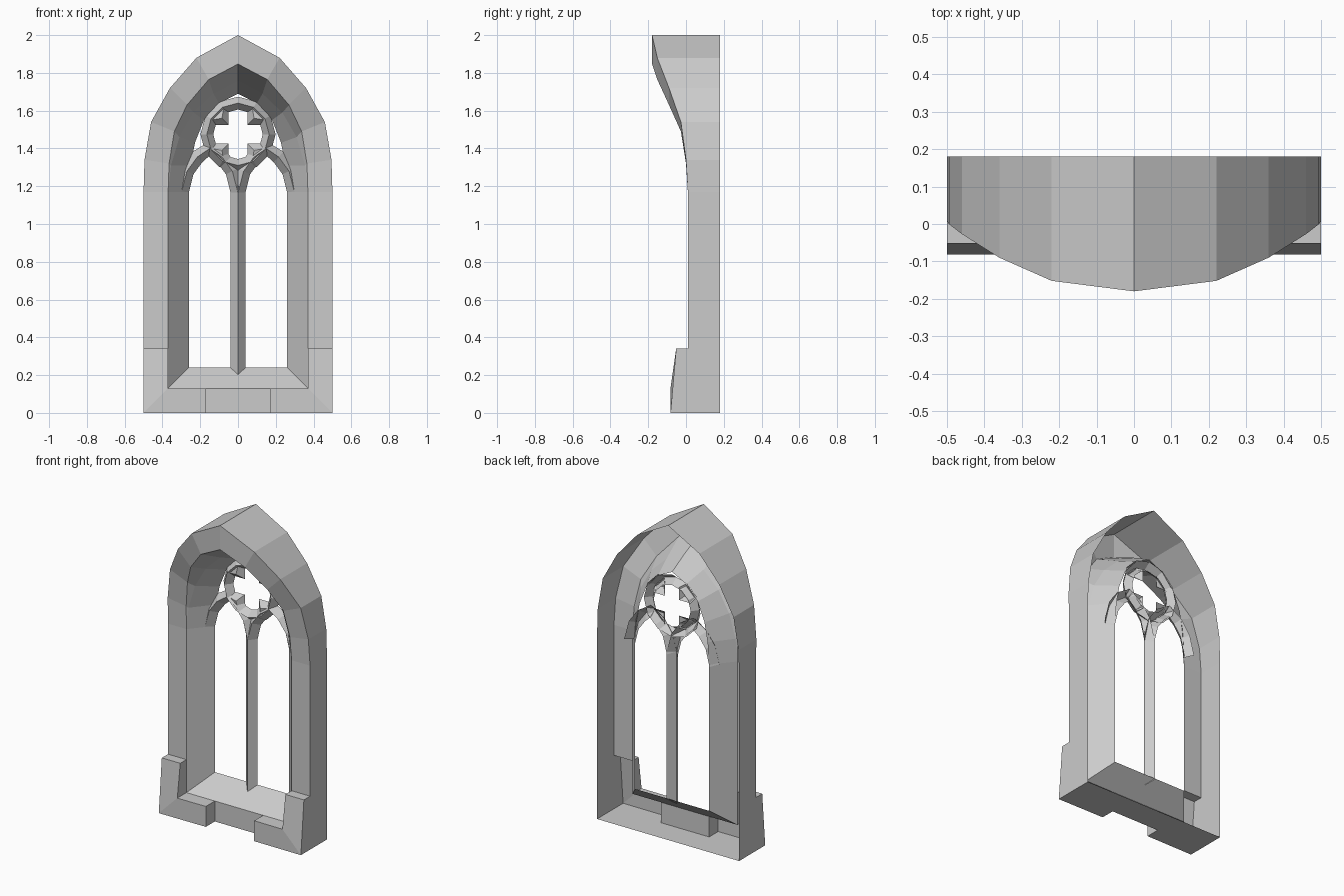
import bpy, bmesh, math
from mathutils import Vector

if "Cube" in bpy.data.objects:
    bpy.data.objects.remove(bpy.data.objects["Cube"])

BACK, RIDGE = 0.14, 0.095      # depth of tracery back and of its front ridge


def make_object(name, faces, mirror=True):
    """Each face is a list of points; shared points are welded."""
    bm = bmesh.new()
    cache = {}
    for f in faces:
        vs = []
        for p in f:
            key = tuple(round(c, 4) for c in p)
            if key not in cache:
                cache[key] = bm.verts.new(key)
            if cache[key] not in vs:
                vs.append(cache[key])
        if len(vs) > 2:
            bm.faces.new(vs)
    bmesh.ops.recalc_face_normals(bm, faces=bm.faces)
    me = bpy.data.meshes.new(name)
    bm.to_mesh(me)
    bm.free()
    ob = bpy.data.objects.new(name, me)
    bpy.context.collection.objects.link(ob)
    if mirror:
        m = ob.modifiers.new("Mirror", 'MIRROR')
        m.use_clip = True
    return ob


def bar(path, half, closed=False, floor=0.0):
    """Open-backed V-shaped moulding swept along a path of (x, z) points."""
    pts = [Vector(p) for p in path]
    n = len(pts)
    secs = []
    for i, p in enumerate(pts):
        a = pts[i - 1] if (i or closed) else p
        b = pts[(i + 1) % n] if (i < n - 1 or closed) else p
        d1, d2 = (p - a), (b - p)
        d = (d1.normalized() + d2.normalized()).normalized()
        nrm = Vector((-d.y, d.x)) * half
        l, r = p + nrm, p - nrm
        secs.append([(l.x, BACK, max(l.y, floor)), (p.x, RIDGE, p.y),
                     (r.x, BACK, max(r.y, floor))])
    faces = []
    for i in range(n if closed else n - 1):
        s, t = secs[i], secs[(i + 1) % n]
        for k in range(2):
            faces.append([s[k], s[k + 1], t[k + 1], t[k]])
    return faces


# Frame: half outline lofted from sections
# (outer x, z), (front lip x, z), (crease x, z), (inner x, z), front y
def straight(o, i, inn, y):
    return (o, i, i, inn, y)

sections = [
    straight((0, 0), (0, .13), (0, .24), .01),
    straight((.17, 0), (.17, .13), (.17, .24), .01),
    straight((.17, 0), (.17, .13), (.17, .24), -.08),      # corner block start
    straight((.5, 0), (.37, .13), (.26, .24), -.082),
    straight((.5, .34), (.37, .34), (.26, .34), -.052),    # corner block top
    straight((.5, .34), (.37, .34), (.26, .34), .01),
    straight((.5, 1.17), (.37, 1.17), (.26, 1.17), .01),
    ((.495, 1.34), (.365, 1.32), (.355, 1.31), (.25, 1.31), 0),
    ((.46, 1.54), (.337, 1.49), (.31, 1.46), (.228, 1.43), -.027),
    ((.36, 1.72), (.27, 1.63), (.235, 1.59), (.18, 1.55), -.09),
    ((.22, 1.88), (.155, 1.765), (.13, 1.69), (.10, 1.64), -.152),
    ((0, 2.0), (0, 1.847), (0, 1.76), (0, 1.69), -.18),
]
rings = []
for o, i, m, inn, y in sections:
    rings.append([(o[0], .18, o[1]), (o[0], y, o[1]), (i[0], y, i[1]),
                  (m[0], .01, m[1]), (inn[0], BACK, inn[1])])
frame_faces = []
for s, t in zip(rings, rings[1:]):
    for k in range(4):
        frame_faces.append([s[k], s[k + 1], t[k + 1], t[k]])
make_object("window_frame", frame_faces)

# Central mullion
make_object("mullion", bar([(0, .20), (0, 1.2)], .04, floor=.235), mirror=False)

# Twin pointed arches
arch = [(.30, 1.165), (.27, 1.28), (.215, 1.355), (.15, 1.40),
        (.085, 1.355), (.03, 1.28), (0, 1.165)]
make_object("lancet_arch", bar(arch, .038))

# Round window ring
CZ = 1.475
ring = [(.165 * math.sin(math.tau * k / 12), CZ + .165 * math.cos(math.tau * k / 12))
        for k in range(12)]
make_object("rose_ring", bar(ring, .034, closed=True), mirror=False)

# Four cusps forming the cross-shaped opening
cusp_faces = []
for sz in (1, -1):
    def pt(x, y, z):
        return (x, y, CZ + sz * z)
    tip, a, b = pt(.05, BACK, .05), pt(.13, BACK, .05), pt(.05, BACK, .13)
    top = pt(.085, RIDGE + .005, .085)
    ra, rb = pt(.145, RIDGE + .015, .075), pt(.075, RIDGE + .015, .145)
    cusp_faces += [[tip, a, top], [tip, top, b], [a, ra, top], [b, top, rb],
                   [top, ra, rb]]
make_object("rose_cusps", cusp_faces)
